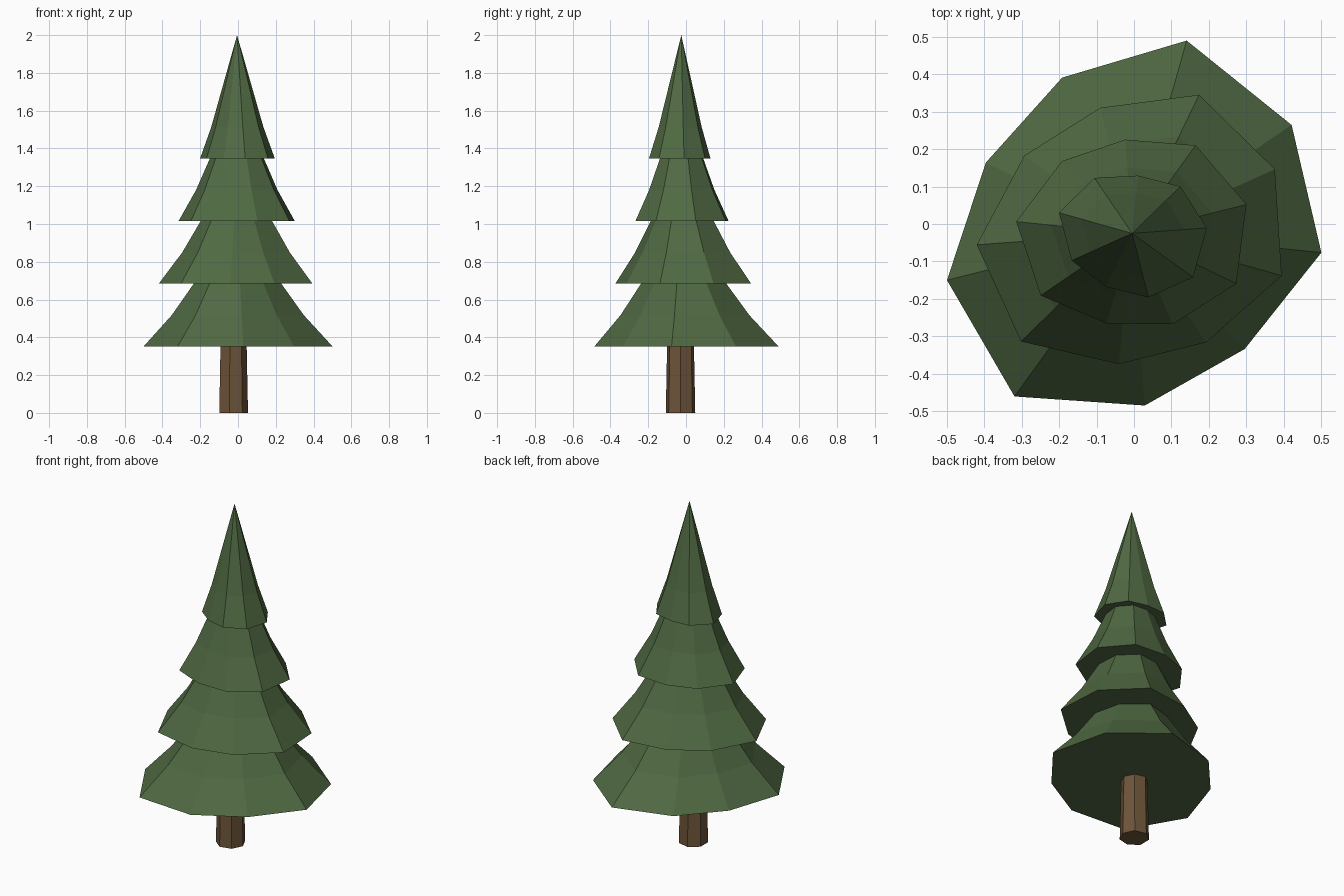
import bpy
from math import cos, sin, radians, tau
from mathutils import Vector

default_cube = bpy.data.objects.get("Cube")
if default_cube:
    bpy.data.objects.remove(default_cube, do_unlink=True)


def make_material(name, colour):
    material = bpy.data.materials.new(name)
    material.use_nodes = True
    rgba = (*colour, 1.0)
    material.diffuse_color = rgba
    shader = material.node_tree.nodes["Principled BSDF"]
    shader.inputs["Base Color"].default_value = rgba
    shader.inputs["Roughness"].default_value = 0.9
    return material


def ring(centre, radii, start_angle, height):
    """Points of a polygon, one radius per corner, going counter-clockwise."""
    step = tau / len(radii)
    return [
        Vector((centre.x + r * cos(start_angle + i * step),
                centre.y + r * sin(start_angle + i * step),
                height))
        for i, r in enumerate(radii)
    ]


def make_solid(name, rings, material, apex=None):
    """Join stacked rings into a closed, flat-shaded solid, ending in a cap or a point."""
    count = len(rings[0])
    points = [p for loop in rings for p in loop]
    faces = [tuple(reversed(range(count)))]
    for level in range(len(rings) - 1):
        low, high = level * count, (level + 1) * count
        for i in range(count):
            j = (i + 1) % count
            faces.append((low + i, low + j, high + j, high + i))
    last = (len(rings) - 1) * count
    if apex is None:
        faces.append(tuple(range(last, last + count)))
    else:
        points.append(apex)
        tip = len(points) - 1
        faces += [(last + i, last + (i + 1) % count, tip) for i in range(count)]
    mesh = bpy.data.meshes.new(name)
    mesh.from_pydata(points, [], faces)
    mesh.materials.append(material)
    mesh.update()
    part = bpy.data.objects.new(name, mesh)
    bpy.context.collection.objects.link(part)
    return part


needles = make_material("pine green", (0.08, 0.142, 0.055))
bark = make_material("bark brown", (0.155, 0.09, 0.042))

# Trunk: a seven-sided post, slightly tapered and hidden inside the lowest tier at its top
trunk_centre = Vector((-0.027, -0.029))
trunk_rings = [
    ring(trunk_centre, [radius] * 7, 0.0, height)
    for radius, height in ((0.08, 0.0), (0.07, 0.5))
]
make_solid("trunk", trunk_rings, bark)

# Foliage: four uneven nine-sided skirts, each smaller and turned a little from the one below
tree_axis = Vector((-0.005, -0.025))
tier_height = 0.66
tier_spacing = 0.332
tier_radii = {
    "bottom_tier": (0.535, 0.456, 0.434, 0.51, 0.537, 0.461, 0.431, 0.508, 0.515),
    "lower_tier": (0.411, 0.346, 0.355, 0.416, 0.414, 0.351, 0.352, 0.415, 0.418),
    "upper_tier": (0.29, 0.251, 0.269, 0.311, 0.295, 0.25, 0.266, 0.309, 0.315),
    "top_tier": (0.18, 0.155, 0.179, 0.203, 0.177, 0.159, 0.176, 0.201, 0.2),
}
for index, (name, radii) in enumerate(tier_radii.items()):
    base = 0.352 + index * tier_spacing
    angle = radians(74.2 - 10 * index)
    flare = ring(tree_axis, radii, angle, base)
    waist = ring(tree_axis, [r * 0.7 for r in radii], angle, base + tier_height / 4)
    top = min(base + tier_height, 2.0)
    make_solid(name, [flare, waist], needles, Vector((tree_axis.x, tree_axis.y, top)))
